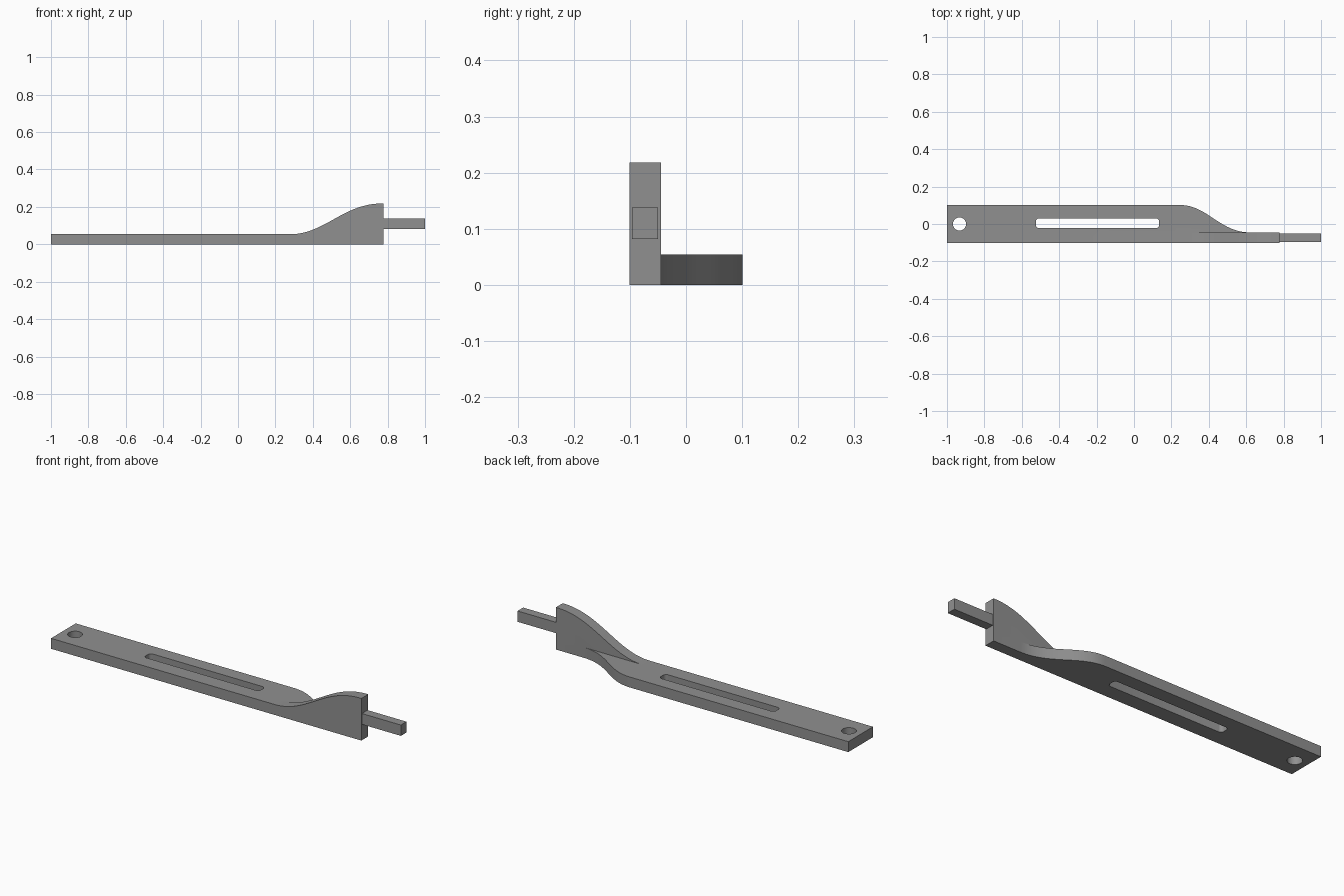
import bpy, bmesh, math
from mathutils import Vector
from mathutils.geometry import interpolate_bezier

if "Cube" in bpy.data.objects:
    bpy.data.objects.remove(bpy.data.objects["Cube"])

grey = bpy.data.materials.new("steel_grey")
grey.diffuse_color = (0.28, 0.28, 0.28, 1)
grey.use_nodes = True
grey.node_tree.nodes["Principled BSDF"].inputs["Base Color"].default_value = grey.diffuse_color


def prism(name, outline, offset):
    """Solid made by sweeping a closed outline along an offset."""
    bm = bmesh.new()
    face = bm.faces.new([bm.verts.new(p) for p in outline])
    swept = bmesh.ops.extrude_face_region(bm, geom=[face])["geom"]
    bmesh.ops.translate(bm, vec=offset,
                        verts=[v for v in swept if isinstance(v, bmesh.types.BMVert)])
    bmesh.ops.recalc_face_normals(bm, faces=bm.faces)
    mesh = bpy.data.meshes.new(name)
    bm.to_mesh(mesh)
    bm.free()
    mesh.materials.append(grey)
    obj = bpy.data.objects.new(name, mesh)
    bpy.context.collection.objects.link(obj)
    return obj


def s_curve(a, ha, hb, b, steps=28):
    return [tuple(p) for p in interpolate_bezier(*map(Vector, (a, ha, hb, b)), steps)]


def rounded(cx, cy, w, d, r, z, n=8):
    """Rounded rectangle outline (a circle when r is half of both sizes)."""
    pts = []
    for k, (sx, sy) in enumerate([(1, 1), (-1, 1), (-1, -1), (1, -1)]):
        for i in range(n):
            a = math.pi / 2 * (k + i / n)
            pts.append((cx + sx * (w / 2 - r) + r * math.cos(a),
                        cy + sy * (d / 2 - r) + r * math.sin(a), z))
    return pts


def combine(target, other, operation):
    mod = target.modifiers.new(operation.lower(), 'BOOLEAN')
    mod.operation, mod.solver, mod.object = operation, 'EXACT', other
    bpy.context.view_layer.objects.active = target
    bpy.ops.object.modifier_apply(modifier=mod.name)
    bpy.data.objects.remove(other, do_unlink=True)


FRONT, BACK, INNER, END = -0.101, 0.101, -0.045, 0.777
THICK = 0.054

# Flat bar whose back edge sweeps in towards the upright web
bar = prism("bar", [(-1, FRONT, 0), (END, FRONT, 0), (END, INNER, 0)]
            + s_curve((0.62, INNER, 0), (0.46, INNER, 0), (0.39, BACK, 0), (0.25, BACK, 0))
            + [(-1, BACK, 0)], (0, 0, THICK))

# Upright web that rises along the front edge
web = prism("web", [(0.28, FRONT, 0)]
            + s_curve((0.28, FRONT, THICK), (0.46, FRONT, THICK),
                      (0.56, FRONT, 0.213), (0.76, FRONT, 0.218))
            + [(END, FRONT, 0.218), (END, FRONT, 0)], (0, INNER - FRONT, 0))

# Square tang at the end
tang = prism("tang", [(0.75, -0.096, 0.082), (0.75, -0.05, 0.082),
                      (0.75, -0.05, 0.138), (0.75, -0.096, 0.138)], (0.25, 0, 0))

# Long slot and round hole
slot = prism("slot_cutter", rounded(-0.195, 0.004, 0.66, 0.052, 0.018, -0.1), (0, 0, 0.3))
hole = prism("hole_cutter", rounded(-0.933, 0, 0.07, 0.07, 0.035, -0.1), (0, 0, 0.3))

combine(bar, slot, 'DIFFERENCE')
combine(bar, hole, 'DIFFERENCE')
combine(bar, web, 'UNION')
combine(bar, tang, 'UNION')

bar.name = "lever_bar"
bar.select_set(True)
bpy.context.view_layer.objects.active = bar
bpy.ops.object.shade_smooth_by_angle(angle=math.radians(30))
